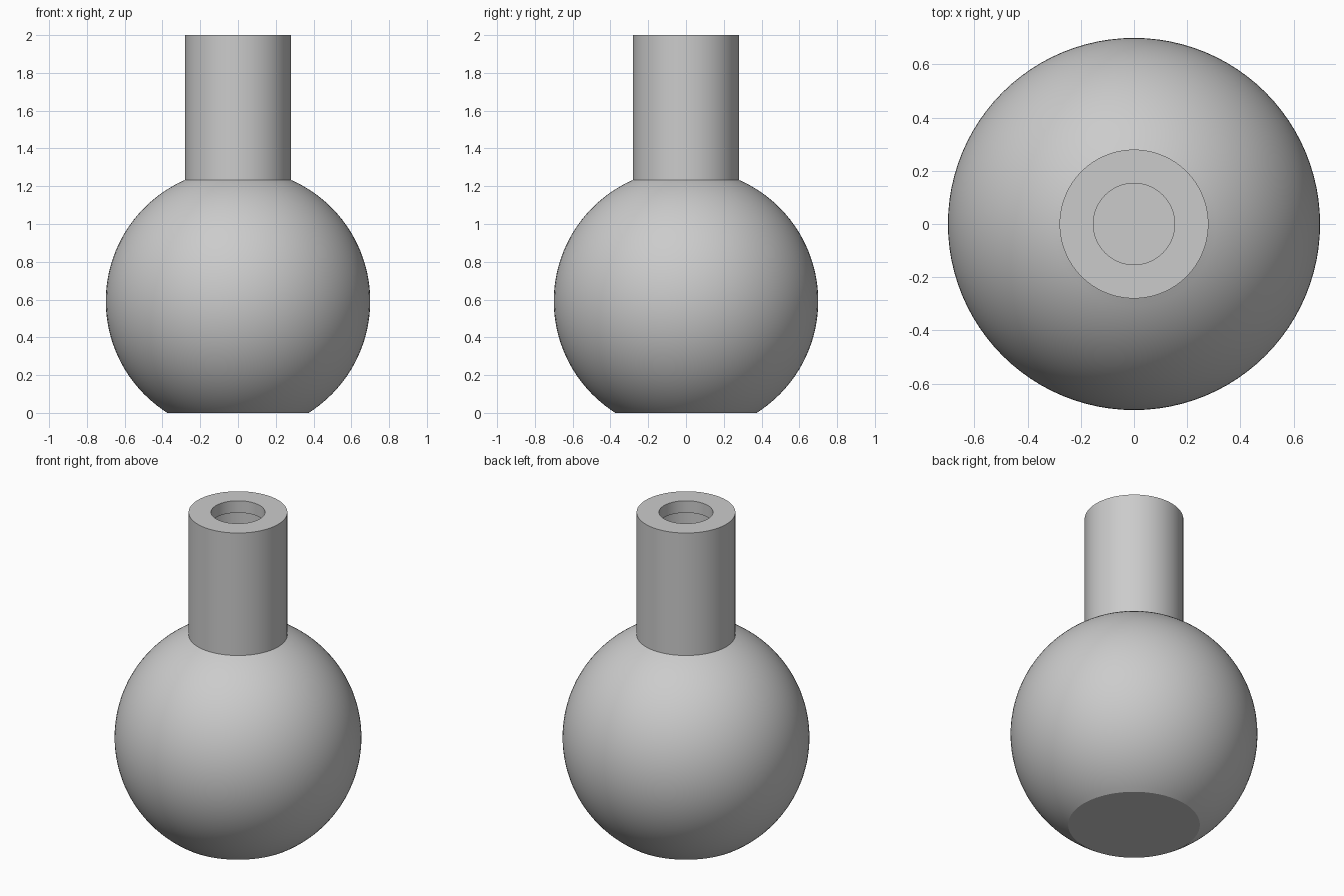
import bpy
import bmesh
import math

cube = bpy.data.objects.get("Cube")
if cube:
    bpy.data.objects.remove(cube, do_unlink=True)

GREY = (0.6, 0.6, 0.6, 1.0)
grey = bpy.data.materials.new("plain grey")
grey.use_nodes = True
grey.diffuse_color = GREY
grey.node_tree.nodes["Principled BSDF"].inputs["Base Color"].default_value = GREY


def lathe(name, profile, steps=96):
    """Spin an (r, z) profile, ordered bottom to top on the outside, about z."""
    bm = bmesh.new()
    verts = [bm.verts.new((r, 0, z)) for r, z in profile]
    edges = [bm.edges.new(pair) for pair in zip(verts, verts[1:])]
    bmesh.ops.spin(bm, geom=verts + edges, cent=(0, 0, 0), axis=(0, 0, 1),
                   angle=math.tau, steps=steps, use_duplicate=False)
    bmesh.ops.remove_doubles(bm, verts=bm.verts, dist=1e-5)
    bmesh.ops.recalc_face_normals(bm, faces=bm.faces)
    mesh = bpy.data.meshes.new(name)
    bm.to_mesh(mesh)
    bm.free()
    mesh.materials.append(grey)
    obj = bpy.data.objects.new(name, mesh)
    bpy.context.collection.objects.link(obj)
    bpy.ops.object.select_all(action="DESELECT")
    obj.select_set(True)
    bpy.context.view_layer.objects.active = obj
    bpy.ops.object.shade_smooth_by_angle(angle=math.radians(30))
    return obj


# Main dimensions
BALL_R, BALL_Z = 0.70, 0.592
NECK_R, HOLE_R, BORE_R = 0.28, 0.153, 0.20
TOP = 2.0

# Ball, cut flat at the base and where it meets the neck
low = -math.asin(BALL_Z / BALL_R)
high = math.acos(NECK_R / BALL_R)
arc = [low + (high - low) * i / 48 for i in range(49)]
ball = [(BALL_R * math.cos(a), BALL_Z + BALL_R * math.sin(a)) for a in arc]

# Neck with a narrow mouth opening into a wider bore
neck = [(NECK_R, TOP), (HOLE_R, TOP), (HOLE_R, TOP - 0.075),
        (BORE_R, TOP - 0.075), (BORE_R, 1.3), (0, 1.3)]

lathe("ball_with_hollow_neck", [(0, 0)] + ball + neck)
